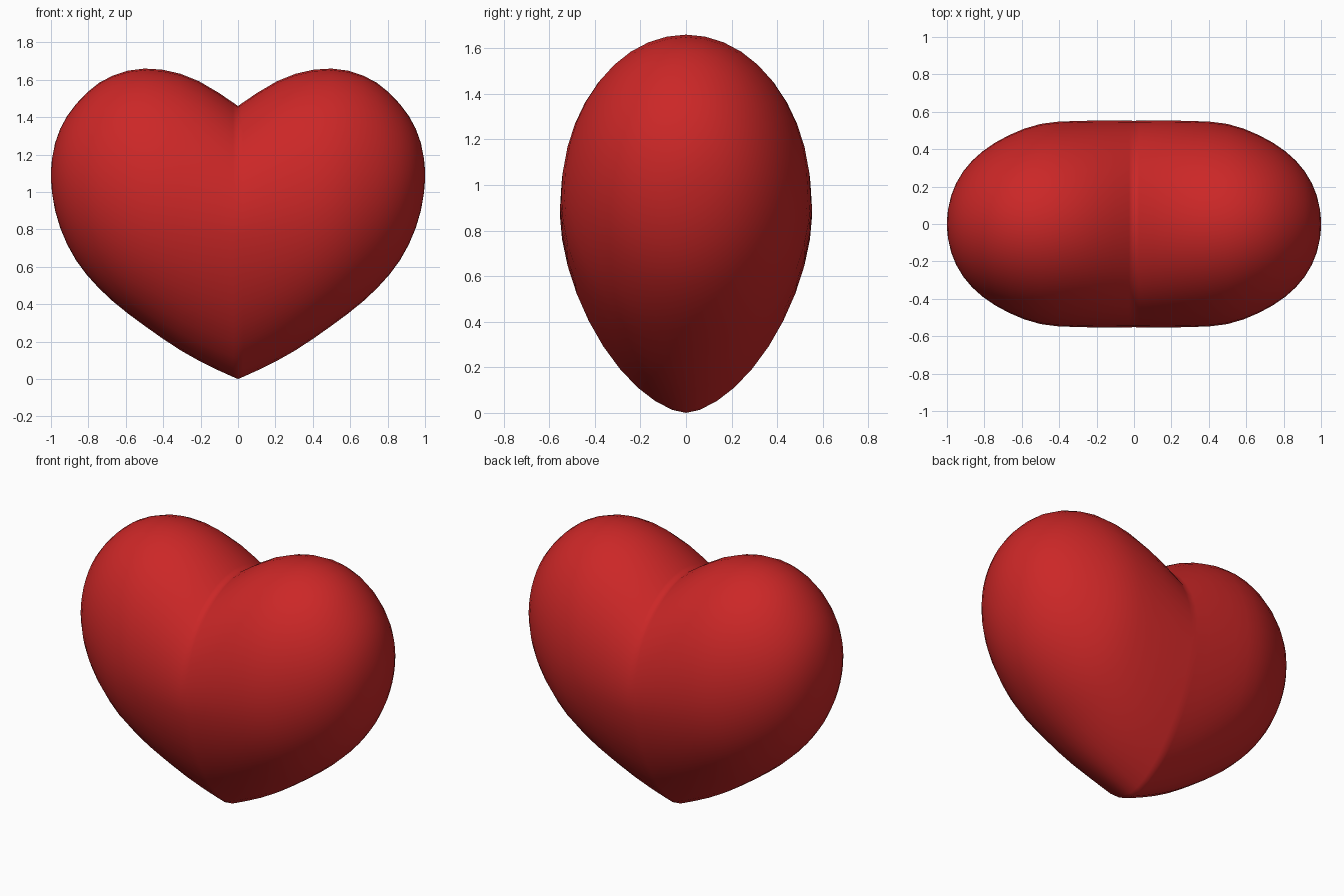
import bpy, bmesh, math

if "Cube" in bpy.data.objects:
    bpy.data.objects.remove(bpy.data.objects["Cube"])

# Front outline heights of one lobe, every 15 degrees of x = sin(angle):
# tip -> widest point -> notch
OUTLINE = [0.0, 0.125, 0.285, 0.45, 0.635, 0.855, 1.09,
           1.30, 1.47, 1.605, 1.66, 1.615, 1.46]
# Half depth from the middle plane to the side pole
DEPTH = [0.552, 0.552, 0.535, 0.455, 0.338, 0.185, 0.0]
AROUND = 40


def smooth(values, angle, before, after):
    """Catmull-Rom interpolation of values spaced 15 degrees apart."""
    pts = [before] + values + [after]
    i = min(int(angle / 15), len(values) - 2)
    t = angle / 15 - i
    a, b, c, d = pts[i:i + 4]
    return b + 0.5 * t * (c - a + t * (2*a - 5*b + 4*c - d + t * (3*(b - c) + d - a)))


def section(bm, angle):
    """Ring of vertices: cross-section of the heart at x = sin(angle)."""
    a = abs(angle)
    x = math.sin(math.radians(angle))
    low = smooth(OUTLINE, a, -0.10, 1.25)
    high = smooth(OUTLINE, 180 - a, -0.10, 1.25)
    depth = min(0.553, smooth(DEPTH, a, 0.552, -0.185))
    mid = 0.85 + 0.24 * abs(x)
    power = 1.65 + 0.35 * min(1, abs(x) / 0.6)      # pointier near the tip
    ring = []
    for k in range(AROUND):
        t = 2 * math.pi * k / AROUND
        s, c = math.sin(t), math.cos(t)
        if c < 0:
            y = math.copysign(abs(s) ** (2 / power), s)
            z = mid - (mid - low) * abs(c) ** (2 / power)
        else:
            y, z = s, mid + (high - mid) * c
        ring.append(bm.verts.new((x, depth * y, z)))
    return ring


# Heart body: loft of sections from the left pole to the right pole
bm = bmesh.new()
half = [1.5] + list(range(6, 85, 6)) + [87.5]
rings = [section(bm, a) for a in [-h for h in reversed(half)] + [0] + half]
for r1, r2 in zip(rings, rings[1:]):
    for k in range(AROUND):
        n = (k + 1) % AROUND
        bm.faces.new((r1[k], r1[n], r2[n], r2[k]))
for ring, x in ((rings[0], -1), (rings[-1], 1)):
    pole = bm.verts.new((x, 0, OUTLINE[6]))
    for k in range(AROUND):
        bm.faces.new((ring[k], ring[(k + 1) % AROUND], pole))
bmesh.ops.recalc_face_normals(bm, faces=bm.faces)
for f in bm.faces:
    f.smooth = True

mesh = bpy.data.meshes.new("heart")
bm.to_mesh(mesh)
bm.free()
heart = bpy.data.objects.new("heart", mesh)
bpy.context.collection.objects.link(heart)

red = bpy.data.materials.new("red")
red.diffuse_color = (0.6, 0.02, 0.02, 1)
red.use_nodes = True
red.node_tree.nodes["Principled BSDF"].inputs["Base Color"].default_value = red.diffuse_color
mesh.materials.append(red)
